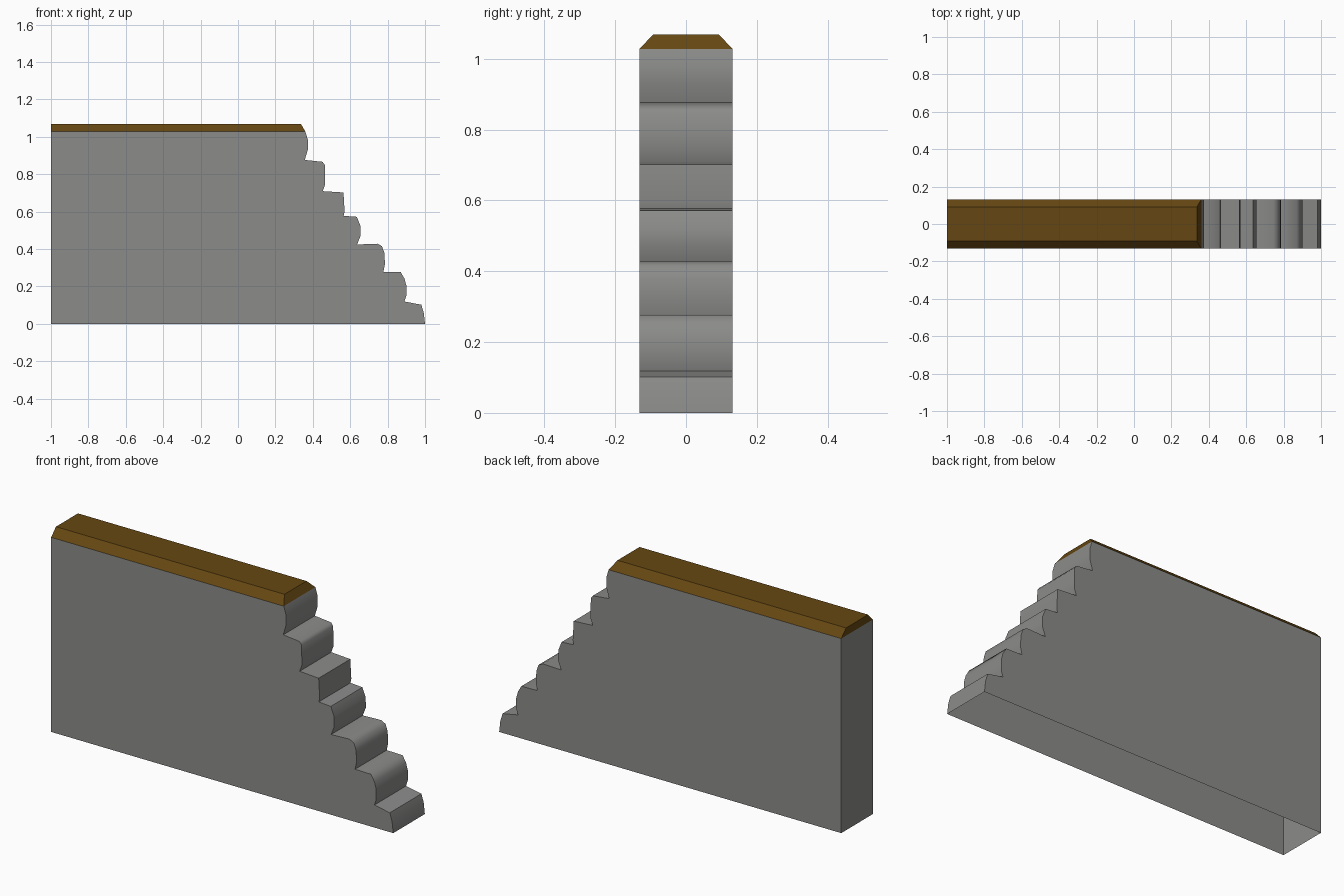
import bpy, bmesh, math

if "Cube" in bpy.data.objects:
    bpy.data.objects.remove(bpy.data.objects["Cube"])

W = 0.132           # half thickness of the wall
Z_CAP, Z_TOP = 1.028, 1.069


def material(name, rgb):
    m = bpy.data.materials.new(name)
    m.diffuse_color = (*rgb, 1)
    m.use_nodes = True
    m.node_tree.nodes["Principled BSDF"].inputs["Base Color"].default_value = m.diffuse_color
    return m


def finish(name, bm, mat, angle=None):
    bmesh.ops.remove_doubles(bm, verts=bm.verts, dist=1e-5)
    me = bpy.data.meshes.new(name)
    bm.to_mesh(me)
    bm.free()
    me.materials.append(mat)
    ob = bpy.data.objects.new(name, me)
    bpy.context.collection.objects.link(ob)
    if angle:
        bpy.ops.object.select_all(action='DESELECT')
        ob.select_set(True)
        bpy.context.view_layer.objects.active = ob
        bpy.ops.object.shade_smooth_by_angle(angle=math.radians(angle))
    return ob


stone = material("grey stone", (0.26, 0.265, 0.255))
coping = material("brown coping", (0.13, 0.062, 0.006))

# Side profile: worn stone courses stepping up to the left
steps = [(1.0, 0), (0.993, 0.06), (0.98, 0.102), (0.89, 0.119),
         (0.9, 0.15), (0.9, 0.205), (0.89, 0.242), (0.87, 0.276), (0.777, 0.278),
         (0.786, 0.32), (0.782, 0.38), (0.77, 0.415), (0.745, 0.428), (0.637, 0.424),
         (0.655, 0.47), (0.654, 0.525), (0.635, 0.572), (0.565, 0.577),
         (0.57, 0.6), (0.564, 0.702), (0.453, 0.709),
         (0.466, 0.745), (0.464, 0.85), (0.452, 0.866), (0.357, 0.876),
         (0.373, 0.93), (0.373, 0.985), (0.36, Z_CAP)]
profile = steps + [(-1, Z_CAP), (-1, 0)]

# Wall body: two flat sides, stepped end and left end; open below and under the coping
bm = bmesh.new()
front = [bm.verts.new((x, -W, z)) for x, z in profile]
back = [bm.verts.new((x, W, z)) for x, z in profile]
bm.faces.new(front)
bm.faces.new(back[::-1])
n = len(profile)
for i in range(n - 1):
    if i != len(steps) - 1:
        bm.faces.new((front[i], back[i], back[i + 1], front[i + 1]))
finish("stepped_wall", bm, stone, 60)

# Coping: chamfered on three sides, flush at the left end
bm = bmesh.new()
T = 0.092
low = [bm.verts.new((x, y, Z_CAP)) for x, y in [(-1, -W), (0.36, -W), (0.36, W), (-1, W)]]
top = [bm.verts.new((x, y, Z_TOP)) for x, y in [(-1, -T), (0.336, -T), (0.336, T), (-1, T)]]
bm.faces.new(top)
for i in range(4):
    j = (i + 1) % 4
    bm.faces.new((low[i], low[j], top[j], top[i]))
finish("coping", bm, coping)
